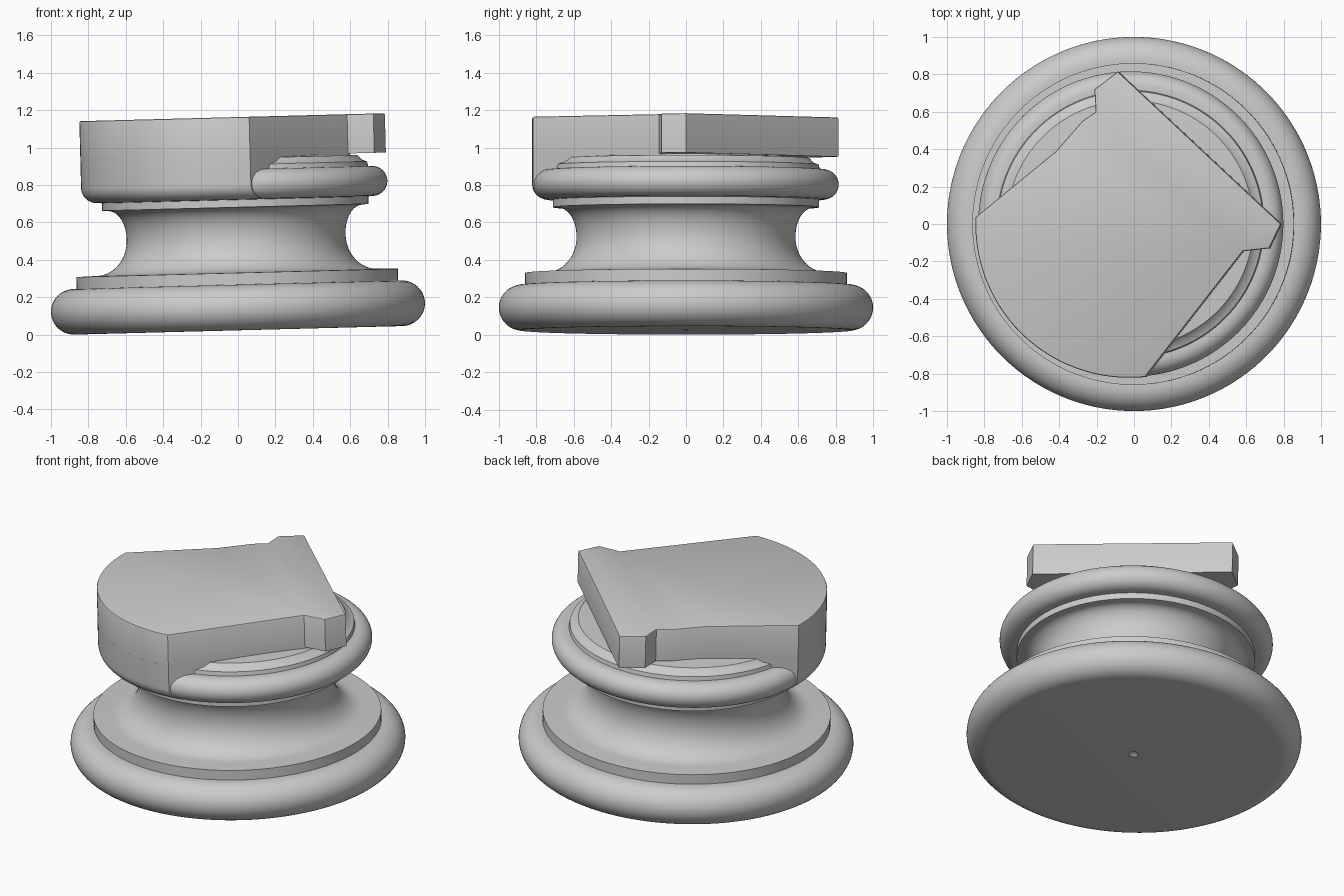
import bpy, bmesh
from math import pi, sin, cos, atan2, radians
from mathutils import Matrix, Vector

if "Cube" in bpy.data.objects:
    bpy.data.objects.remove(bpy.data.objects["Cube"])

SEG = 144
# whole base leans slightly: the +x side is higher
LEAN = Matrix.Translation((0.003, 0, 0.023)) @ Matrix.Rotation(-0.026, 4, 'Y')


def arc(cx, cz, a, b, start, end, n=14):
    """Elliptical arc in the (radius, height) plane, angles in degrees."""
    angles = [radians(start + (end - start) * i / n) for i in range(n + 1)]
    return [(cx + a * cos(t), cz + b * sin(t)) for t in angles]


def lathe(bm, profile):
    """Revolve a profile that starts and ends on the axis."""
    rings = []
    for r, z in profile:
        if r < 1e-6:
            rings.append([bm.verts.new((0, 0, z))])
        else:
            rings.append([bm.verts.new((r * cos(2 * pi * i / SEG), r * sin(2 * pi * i / SEG), z))
                          for i in range(SEG)])
    for lo, hi in zip(rings, rings[1:]):
        for i in range(SEG):
            j = (i + 1) % SEG
            if len(lo) == 1:
                bm.faces.new((lo[0], hi[j], hi[i]))
            elif len(hi) == 1:
                bm.faces.new((lo[i], lo[j], hi[0]))
            else:
                bm.faces.new((lo[i], lo[j], hi[j], hi[i]))


def finish(name, bm, angle=35):
    bmesh.ops.recalc_face_normals(bm, faces=bm.faces)
    mesh = bpy.data.meshes.new(name)
    bm.to_mesh(mesh)
    bm.free()
    obj = bpy.data.objects.new(name, mesh)
    bpy.context.collection.objects.link(obj)
    obj.matrix_world = LEAN
    bpy.ops.object.select_all(action='DESELECT')
    obj.select_set(True)
    bpy.context.view_layer.objects.active = obj
    bpy.ops.object.shade_smooth_by_angle(angle=radians(angle))
    return obj


# turned base: lower torus, fillet, scotia, fillet, upper torus, top fillet
profile = [(0, 0.025), (0.03, 0)]
profile += arc(0.876, 0.122, 0.124, 0.122, -90, 90, 24)
profile += [(0.86, 0.244), (0.86, 0.307), (0.80, 0.309)]
profile += arc(0.75, 0.50, 0.165, 0.19, 270, 180)
profile += arc(0.68, 0.50, 0.095, 0.155, 180, 90)[1:]
profile += [(0.712, 0.658), (0.712, 0.698)]
profile += arc(0.735, 0.78, 0.081, 0.08, -90, 90, 20)
profile += [(0.715, 0.86), (0.71, 0.885), (0.68, 0.897), (0.66, 0.92), (0.54, 0.928), (0, 0.928)]
bm = bmesh.new()
lathe(bm, profile)
finish("turned_base", bm)

# plan outline of the broken square block, in the leaning frame
EAST = [(0.61, -0.145), (0.75, -0.13), (0.812, 0.0)]
NORTH = [(-0.06, 0.815), (-0.185, 0.72), (-0.178, 0.60), (-0.25, 0.55), (-0.39, 0.39)]
R = 0.822
a0, a1 = radians(177.5), radians(276)
rim = [(R * cos(a0 + (a1 - a0) * i / 40), R * sin(a0 + (a1 - a0) * i / 40)) for i in range(41)]

# upper slab with softened corners and top edge
TOP, UNDER = 1.14, 0.93
bm = bmesh.new()
outline = rim + EAST + NORTH
low = [bm.verts.new((x, y, UNDER)) for x, y in outline]
high = [bm.verts.new((x, y, TOP)) for x, y in outline]
n = len(outline)
bm.faces.new(low[::-1])
bm.faces.new(high)
for i in range(n):
    j = (i + 1) % n
    bm.faces.new((low[i], low[j], high[j], high[i]))
corners = [e for e in bm.edges
           if abs(e.verts[0].co.z - e.verts[1].co.z) > 0.1 and e.calc_face_angle(0) > radians(25)]
bmesh.ops.bevel(bm, geom=corners, offset=0.012, segments=3, affect='EDGES', profile=0.5)
top_edges = [e for e in bm.edges if all(v.co.z > TOP - 1e-4 for v in e.verts)]
bmesh.ops.bevel(bm, geom=top_edges, offset=0.009, segments=2, affect='EDGES', profile=0.5)
finish("block_top", bm)

# round side of the block running down into the upper torus
bm = bmesh.new()
side = [(0, 0.70)] + arc(0.735, 0.78, R - 0.735, 0.081, -90, 0, 10)
lathe(bm, side + [(R, UNDER + 0.004), (0, UNDER + 0.004)])


def clip(p, q):
    """Keep what lies left of the plan line p to q and close the cut."""
    d = Vector((q[0] - p[0], q[1] - p[1], 0))
    cut = bmesh.ops.bisect_plane(bm, geom=bm.verts[:] + bm.edges[:] + bm.faces[:],
                                 plane_co=(p[0], p[1], 0), plane_no=(d.y, -d.x, 0),
                                 clear_outer=True)
    edges = [g for g in cut['geom_cut'] if isinstance(g, bmesh.types.BMEdge)]
    bmesh.ops.holes_fill(bm, edges=edges, sides=0)


clip(rim[-1], EAST[0])
clip(NORTH[-1], rim[0])
clip((0.62, -1), (0.62, 1))
clip((1, 0.5), (-1, 0.5))
clip((0.80, 0.0), (-0.07, 0.81))
finish("block_side", bm)
